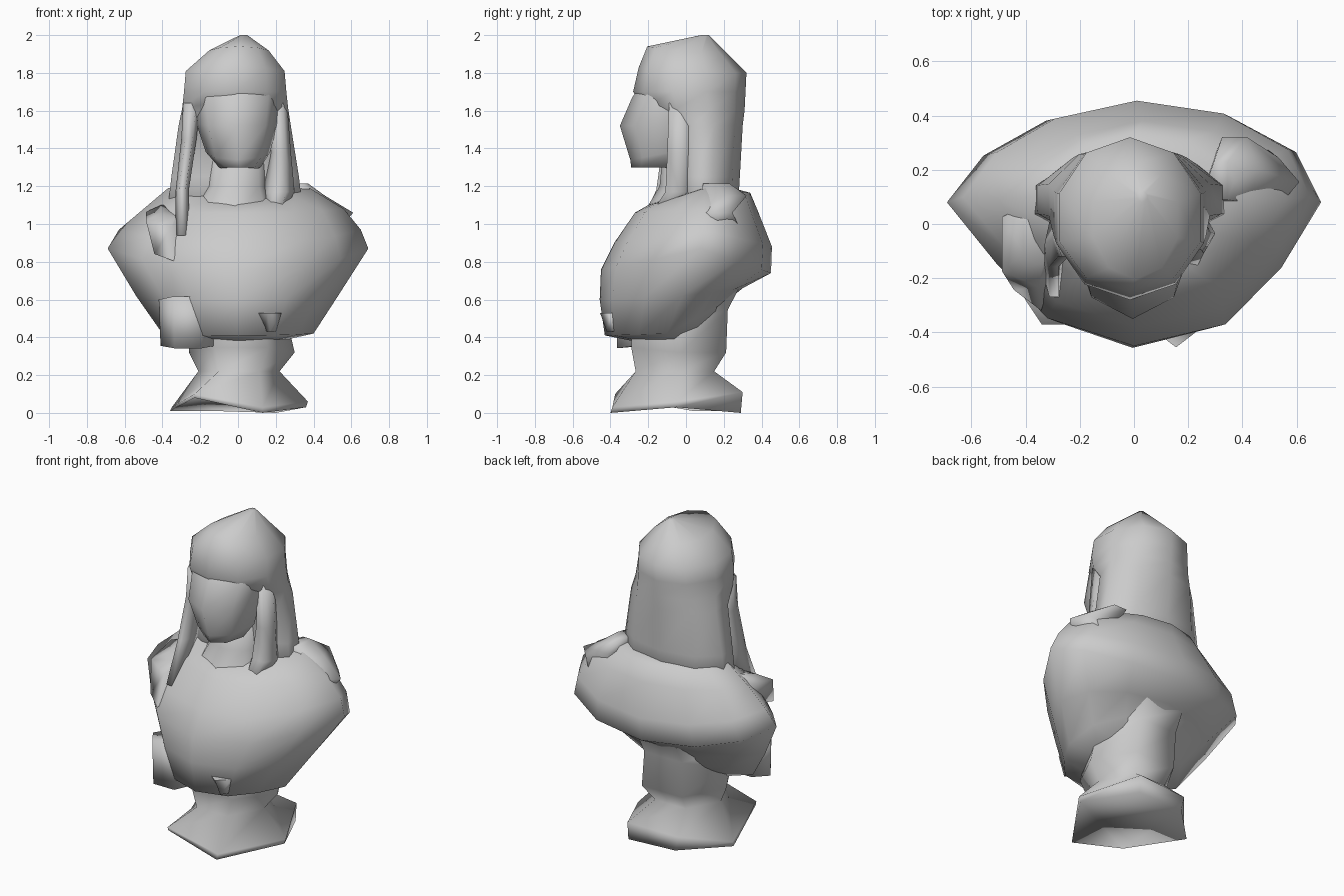
import bpy, math

stone = bpy.data.materials.new("grey stone")
stone.diffuse_color = (0.6, 0.6, 0.6, 1)


def ring_points(ring, n, turn, shape):
    """Points of a ring (x left, x right, y front, y back, y centre, z front, z side, z back)."""
    if isinstance(ring[0], tuple):
        return list(ring)
    xl, xr, yf, yb, cy, zf, zs, zb = ring
    points = []
    for i in range(n):
        a = 2 * math.pi * i / n + turn
        c, s = math.cos(a), math.sin(a)
        k = shape[i] if shape else 1
        points.append(((xl + xr) / 2 + k * c * (xr - xl) / 2,
                       cy + k * s * ((yb - cy) if s > 0 else (cy - yf)),
                       zs + abs(s) * ((zb if s > 0 else zf) - zs)))
    return points


def loft(name, rings, n=12, turn=0.0, shape=None):
    """Skin a stack of rings and close both ends."""
    verts, faces = [], []
    for ring in rings:
        verts += ring_points(ring, n, turn, shape)
    for r in range(len(rings) - 1):
        for i in range(n):
            j = (i + 1) % n
            faces.append((r * n + i, r * n + j, (r + 1) * n + j, (r + 1) * n + i))
    last = (len(rings) - 1) * n
    faces.append(tuple(reversed(range(n))))
    faces.append(tuple(range(last, last + n)))
    mesh = bpy.data.meshes.new(name)
    mesh.from_pydata(verts, [], faces)
    mesh.materials.append(stone)
    obj = bpy.data.objects.new(name, mesh)
    bpy.context.collection.objects.link(obj)
    bpy.ops.object.select_all(action='DESELECT')
    obj.select_set(True)
    bpy.context.view_layer.objects.active = obj
    bpy.ops.object.shade_smooth_by_angle(angle=math.radians(100))
    return obj


def flat(xl, xr, yf, yb, z):
    """Level ring centred between its front and back."""
    return (xl, xr, yf, yb, (yf + yb) / 2, z, z, z)


# Pedestal: uneven hexagonal foot, waist and flared support
loft("pedestal", [
    [(.36, -.05, .03), (.20, .29, 0), (-.12, .28, .01),
     (-.36, .04, .01), (-.23, -.37, .08), (.13, -.40, 0)],
    [(.37, -.05, .06), (.20, .30, .11), (-.14, .28, .10),
     (-.35, .03, .03), (-.23, -.375, .10), (.13, -.39, .03)],
    (-.21, .22, -.30, .18, -.05, .22, .22, .22),
    (-.26, .30, -.33, .25, -.03, .35, .32, .32),
    (-.26, .27, -.33, .26, -.03, .45, .45, .56),
    (-.26, .27, -.33, .33, -.03, .50, .55, .68)], 6)

# Draped chest and shoulders, pulled in at the left front
loft("torso", [
    (-.22, .22, -.28, .18, -.05, .38, .38, .50),
    (-.40, .40, -.43, .20, -.10, .41, .42, .58),
    (-.54, .53, -.457, .30, -.02, .60, .62, .66),
    (-.69, .69, -.45, .45, .08, .76, .87, .74),
    (-.63, .65, -.38, .455, .10, .90, .97, .88),
    (-.50, .56, -.27, .38, .09, 1.06, 1.08, 1.07),
    (-.37, .38, -.20, .34, .10, 1.10, 1.19, 1.165),
    (-.15, .15, -.10, .25, .10, 1.14, 1.20, 1.19)],
    shape=[1, 1, 1, 1, .94, .93, 1, .85, .93, 1, .98, .91])

# Neck
loft("neck", [
    (-.26, .22, -.24, .15, 0, 1.03, 1.05, 1.05),
    flat(-.17, .16, -.14, .12, 1.20),
    flat(-.15, .15, -.12, .10, 1.40)], 8)

# Face with a pointed nose and chin
loft("face", [
    (-.10, .12, -.29, -.05, -.12, 1.30, 1.30, 1.28),
    (-.17, .17, -.295, .05, -.08, 1.34, 1.38, 1.38),
    (-.22, .21, -.35, .05, -.08, 1.52, 1.53, 1.52),
    (-.24, .23, -.285, .05, -.04, 1.67, 1.68, 1.67),
    (-.22, .20, -.20, .05, -.04, 1.80, 1.80, 1.80)], 8)

# Head covered by a long hood falling down the back
loft("hood", [
    (-.40, .37, -.06, .27, .08, 1.0, 1.0, 1.0),
    (-.37, .34, -.06, .285, .08, 1.25, 1.25, 1.25),
    (-.33, .295, -.08, .30, .08, 1.52, 1.52, 1.52),
    (-.31, .28, -.24, .31, .04, 1.64, 1.60, 1.60),
    (-.30, .27, -.28, .315, .02, 1.70, 1.70, 1.70),
    (-.29, .26, -.25, .32, .02, 1.83, 1.80, 1.80),
    (-.16, .17, -.205, .22, .02, 1.94, 1.91, 1.90),
    (.01, .05, .08, .12, .10, 2.0, 2.0, 2.0)], 10, math.pi / 10)

# Hanging strands either side of the face
loft("left_strand", [
    flat(-.29, -.20, -.13, .02, 1.64),
    flat(-.30, -.22, -.13, .02, 1.45),
    flat(-.33, -.26, -.17, .02, 1.18),
    flat(-.33, -.26, -.28, -.12, .94)], 6)
loft("right_strand", [
    flat(.17, .26, -.10, .05, 1.64),
    flat(.17, .28, -.11, .05, 1.38),
    flat(.13, .30, -.12, .05, 1.17),
    flat(.16, .23, -.21, -.06, 1.03)], 6)

# Knot of cloth on the left shoulder
loft("shoulder_knot", [
    (-.46, -.28, -.33, 0, -.12, .80, .90, .90),
    (-.51, -.27, -.24, .10, -.08, .98, 1.07, 1.06),
    (-.42, -.29, -.15, .05, -.05, 1.03, 1.10, 1.10)], 5)

# Folded cloth edge on the right rear shoulder
loft("shoulder_fold", [
    flat(.30, .54, .05, .30, .98),
    flat(.30, .61, .05, .26, 1.06),
    flat(.28, .46, .06, .34, 1.15),
    flat(.27, .37, .08, .24, 1.215)], 6)

# Loose cloth ends under the chest
loft("left_hem", [
    (-.41, -.12, -.38, -.16, -.26, .34, .355, .36),
    (-.42, -.10, -.39, -.10, -.25, .62, .60, .60)], 6)
loft("right_hem", [
    flat(.14, .20, -.42, -.34, .43),
    flat(.08, .23, -.455, -.34, .53)], 4)
